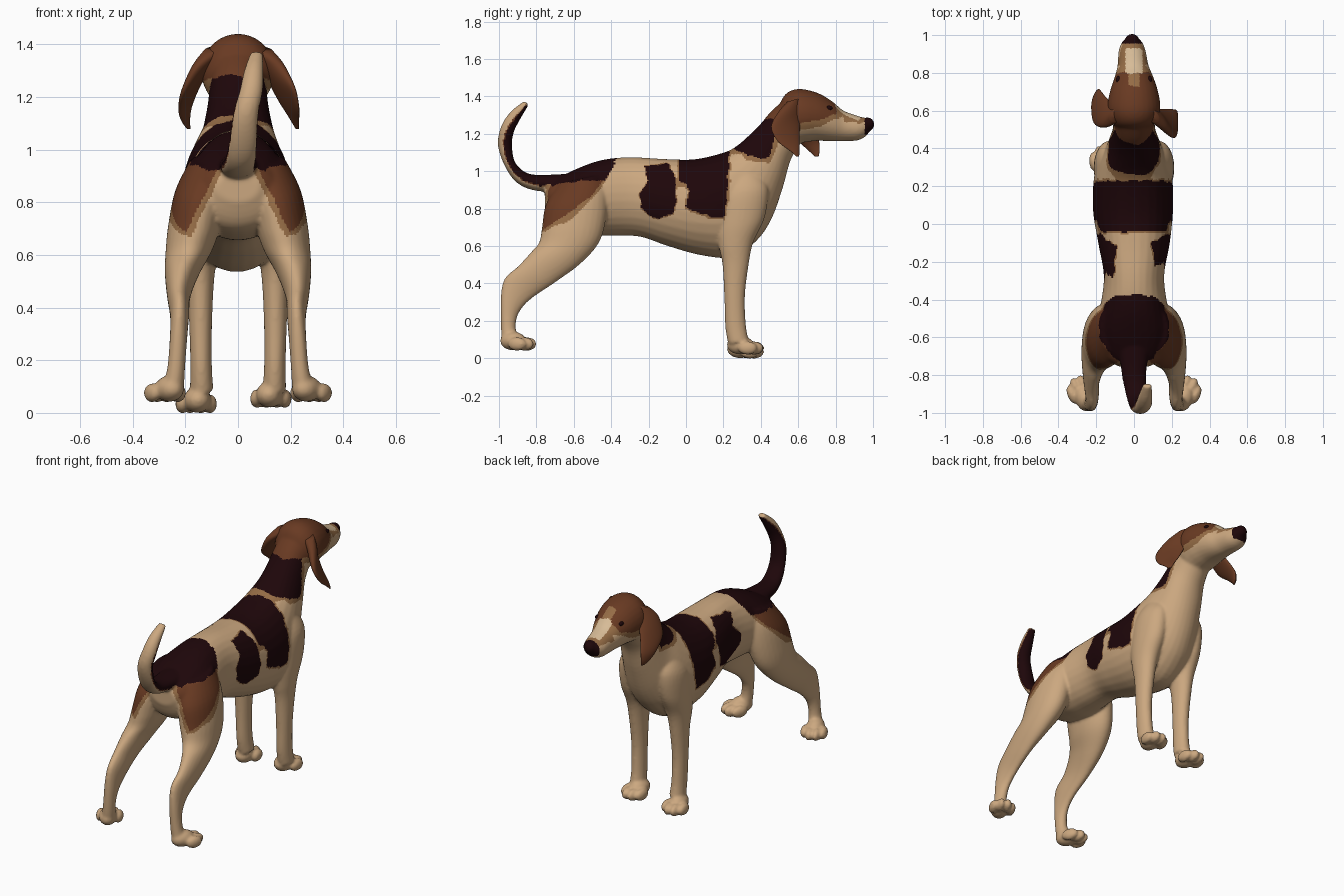
import bpy, bmesh, math
from mathutils import Vector, Matrix, noise

cube = bpy.data.objects.get("Cube")
if cube:
    bpy.data.objects.remove(cube)
# Palette
COLOURS = {"tan_coat": (.60, .39, .215), "brown_coat": (.14, .042, .016),
           "black_coat": (.013, .002, .003), "fawn_edge": (.30, .15, .06),
           "cream_blaze": (.68, .50, .31)}
TAN, BROWN, BLACK, FAWN, CREAM = range(len(COLOURS))
materials = []
for label, rgb in COLOURS.items():
    mat = bpy.data.materials.new(label)
    mat.use_nodes = True
    mat.diffuse_color = (*rgb, 1)
    mat.node_tree.nodes["Principled BSDF"].inputs["Base Color"].default_value = (*rgb, 1)
    materials.append(mat)

def spline(rows, steps):
    """Smoothly resample a list of number rows."""
    out = []
    last = len(rows) - 1
    for i in range(last):
        a, b, c, d = (Vector(rows[min(max(k, 0), last)]) for k in range(i - 1, i + 3))
        for s in range(steps):
            t = s / steps
            out.append(b + (c - a) * (t / 2) + (a * 2 - b * 5 + c * 4 - d) * (t * t / 2)
                       + (b * 3 - a - c * 3 + d) * (t ** 3 / 2))
    return out + [Vector(rows[-1])]

def loft(bm, rows, side=1, swing=0, box=1, steps=5, segments=28):
    """Skin ovals; row = centre x, edge one y z, edge two y z, half width."""
    rings = []
    turns = [math.tau * (k + .5) / segments for k in range(segments)]
    for x, y1, z1, y2, z2, half in spline(rows, steps):
        centre = Vector((x * side, (y1 + y2) / 2, (z1 + z2) / 2))
        depth = Vector((swing * (y1 - y2), (y1 - y2) / 2, (z1 - z2) / 2))
        ring = []
        for a in turns:
            # The first edge's half can be squared off
            across = abs(math.cos(a)) ** (box if math.sin(a) > 0 else 1)
            width = Vector((math.copysign(half * across, math.cos(a)), 0, 0))
            ring.append(bm.verts.new(centre + width + depth * math.sin(a)))
        rings.append(ring)
    for low, high in zip(rings, rings[1:]):
        for k in range(segments):
            n = (k + 1) % segments
            bm.faces.new((low[k], low[n], high[n], high[k]))
    bm.faces.new(rings[0])
    bm.faces.new(rings[-1])

def ball(bm, matrix, centre, radii):
    place = matrix @ Matrix.Translation(centre) @ Matrix.Diagonal((*radii, 1))
    bmesh.ops.create_uvsphere(bm, u_segments=20, v_segments=12, radius=1, matrix=place)

def paw(bm, x, y, z, yaw):
    """Pad with four toes, pointing along +y before turning."""
    frame = Matrix.Translation((x, y, z)) @ Matrix.Rotation(yaw, 4, "Z")
    ball(bm, frame, (0, -.005, .05), (.052, .072, .05))
    for toe, reach in ((-.053, .04), (-.02, .07), (.02, .07), (.053, .04)):
        ball(bm, frame, (toe, reach, .034), (.026, .052, .036))

def finish(bm, name, colour=TAN):
    bmesh.ops.recalc_face_normals(bm, faces=bm.faces)
    for face in bm.faces:
        face.material_index = colour
    mesh = bpy.data.meshes.new(name)
    bm.to_mesh(mesh)
    bm.free()
    obj = bpy.data.objects.new(name, mesh)
    bpy.context.collection.objects.link(obj)
    for mat in materials:
        mesh.materials.append(mat)
    mesh.shade_smooth()
    return obj

body = bmesh.new()
# Torso and neck, from rump to throat
loft(body, [
    (0, -.755, .91, -.755, .80, .08), (0, -.70, .955, -.7, .70, .16), (0, -.58, 1.015, -.55, .66, .2),
    (0, -.45, 1.06, -.42, .655, .178), (0, -.3, 1.075, -.25, .65, .16), (0, -.1, 1.065, -.1, .60, .19),
    (-.005, .05, 1.065, .08, .55, .212), (-.005, .2, 1.1, .25, .54, .21), (-.005, .27, 1.135, .38, .63, .185),
    (0, .34, 1.195, .46, .75, .15), (0, .40, 1.255, .52, .92, .126), (0, .45, 1.315, .56, 1.06, .112),
    (0, .51, 1.37, .62, 1.16, .11)], box=.85)
# Head, muzzle and nose
loft(body, [
    (0, .49, 1.33, .51, 1.22, .08), (0, .53, 1.41, .57, 1.15, .125), (0, .6, 1.44, .64, 1.155, .14),
    (0, .7, 1.42, .7, 1.162, .128), (0, .78, 1.375, .78, 1.16, .102), (-.005, .84, 1.325, .84, 1.16, .082),
    (-.01, .92, 1.295, .92, 1.165, .071), (-.01, .97, 1.28, .965, 1.19, .05), (-.01, .99, 1.255, .98, 1.215, .025)])
ball(body, Matrix(), (-.01, .972, 1.25), (.038, .035, .038))
# Tail
loft(body, [
    (0, -.65, .985, -.66, .89, .08), (0, -.79, .98, -.8, .895, .065), (.01, -.86, .995, -.9, .935, .058),
    (.02, -.915, 1.05, -.965, 1.02, .053), (.03, -.93, 1.14, -1.005, 1.135, .048),
    (.05, -.92, 1.21, -.99, 1.235, .044), (.06, -.885, 1.28, -.94, 1.315, .037), (.07, -.84, 1.355, -.865, 1.375, .024)])
# Legs and paws
for side in (1, -1):
    loft(body, [
        (.1, -.44, .985, -.68, .935, .08), (.138, -.42, .87, -.75, .82, .1), (.165, -.43, .73, -.77, .70, .1),
        (.187, -.47, .61, -.785, .62, .088), (.212, -.57, .50, -.83, .565, .066), (.225, -.7, .405, -.9, .49, .045),
        (.222, -.83, .315, -.97, .425, .036), (.226, -.895, .24, -.99, .33, .033),
        (.235, -.91, .16, -.99, .18, .034), (.248, -.89, .09, -.985, .08, .042)], side)
    paw(body, .262 * side, -.92, .042, -.4 * side)
    loft(body, [
        (.1, .40, .99, .24, .99, .06), (.128, .44, .9, .18, .88, .078), (.135, .42, .75, .16, .72, .078),
        (.14, .36, .62, .175, .6, .064), (.142, .335, .5, .195, .5, .051), (.142, .315, .33, .205, .32, .043),
        (.14, .32, .18, .21, .17, .041), (.138, .335, .09, .225, .08, .045)], side)
    paw(body, .138 * side - .017, .295, .01 + .01 * side, -.1 * side)
# Fuse into one smooth skin
hound = finish(body, "body")
remesh = hound.modifiers.new("fuse", "REMESH")
remesh.mode = "VOXEL"
remesh.voxel_size = .0085
hound.modifiers.new("soften", "SMOOTH").iterations = 5
skin = bpy.data.meshes.new_from_object(hound.evaluated_get(bpy.context.evaluated_depsgraph_get()))
hound.modifiers.clear()
hound.data = skin
skin.materials.clear()
for mat in materials:
    skin.materials.append(mat)
skin.shade_smooth()

# Coat patches as side outlines: colour, fawn border width, (y, z) points
SPOT = [(-.22, 1.03), (-.1, 1.04), (-.05, .95), (-.06, .78),
        (-.15, .74), (-.24, .8), (-.25, .88), (-.2, .95)]
PATCHES = [
    (BROWN, .04, [(.38, 1.29), (.5, 1.27), (.62, 1.26), (.7, 1.27), (.75, 1.29),
                  (.8, 1.3), (.82, 1.5), (.38, 1.5)]),
    (BLACK, .025, [(.25, 1.4), (.26, 1.13), (.33, 1.08), (.44, 1.07), (.47, 1.15),
                   (.5, 1.29), (.5, 1.4)]),
    (BLACK, .012, [(-.045, 1.2), (-.035, .95), (.02, .9), (0, .81), (.1, .765),
                   (.2, .745), (.22, .85), (.235, 1.2)]),
    (BLACK, 0, [(-.36, 1.2), (-.38, 1.04), (-.43, .95), (-.56, .95), (-.7, .925),
                (-.8, .92), (-.8, 1.2)]),
    (BROWN, .035, [(-.43, .97), (-.5, .875), (-.6, .795), (-.69, .735), (-.76, .69),
                   (-.82, .65), (-.82, .95)]),
    (BLACK, .005, SPOT),
    (FAWN, 0, [(-.06, .95), (.02, .95), (.02, .91), (-.06, .91)]),
    (FAWN, 0, [(.22, 1.2), (.22, 1.09), (.28, 1.09), (.28, 1.2)]),
]

def inside(y, z, outline):
    hit = False
    for (ya, za), (yb, zb) in zip(outline, outline[1:] + outline[:1]):
        if (za > z) != (zb > z) and y < ya + (z - za) * (yb - ya) / (zb - za):
            hit = not hit
    return hit

def coat(p, n):
    wobble = noise.noise(p * 22) * .012
    x, y, z = abs(p.x), p.y + wobble, p.z + wobble
    if p.y > .955 and p.z > 1.195:
        return BLACK
    if z > 1.2 and n.z > .45 and x < .045 and .8 < y < .93:
        return CREAM
    if z > 1.2 and (y > .84 and z > 1.262 or n.z > .4 and x < .03 and y > .73):
        return FAWN
    # Tail: dark inside the curl, pale outside
    if p.y < -.79 and p.z > .88:
        inward = Vector((0, -.78 - p.y, 1.18 - p.z)).normalized().dot(n)
        limit = -.2 + max(0, p.z - 1.14) * 3
        return BLACK if inward > limit else BROWN if inward > limit - .2 else TAN
    edge = TAN
    for colour, border, outline in PATCHES:
        v = -.04 + (y + .04) * .75 if outline is SPOT and p.x < 0 else y
        # Thigh patches stay on the outer side of the legs
        inner = .1 + (.88 - z) * .5 - x if y < -.4 and colour == BROWN else -1
        if inner < 0 and inside(v, z, outline):
            return colour
        middle = sum((Vector(q) for q in outline), Vector((0, 0))) / len(outline)
        step = (middle - Vector((v, z))).normalized() * border
        if border and inner < .025 and inside(v + step.x, z + step.y, outline):
            edge = FAWN
    return edge

for face in skin.polygons:
    face.material_index = coat(face.center, face.normal)
# Hanging ears, each swinging its own way: side, swing, rows
EARS = {
    "right_ear": (1, -.28, [
        (.085, .62, 1.395, .54, 1.37, .04), (.125, .615, 1.335, .5, 1.325, .036), (.165, .61, 1.26, .455, 1.24, .026),
        (.195, .608, 1.18, .49, 1.16, .018), (.214, .608, 1.12, .56, 1.105, .012), (.225, .605, 1.08, .59, 1.078, .005)]),
    "left_ear": (-1, .2, [
        (.085, .62, 1.395, .54, 1.37, .04), (.13, .63, 1.335, .51, 1.315, .036), (.178, .67, 1.25, .53, 1.22, .025),
        (.2, .708, 1.17, .61, 1.15, .018), (.198, .715, 1.12, .66, 1.105, .012), (.187, .71, 1.08, .69, 1.078, .005)]),
}
for name, (side, swing, rows) in EARS.items():
    ear = bmesh.new()
    loft(ear, rows, side, swing)
    finish(ear, name, BROWN)
# Eyes
for name, side in (("right_eye", 1), ("left_eye", -1)):
    eye = bmesh.new()
    ball(eye, Matrix(), (.084 * side, .765, 1.338), (.011, .019, .012))
    finish(eye, name, BLACK)
